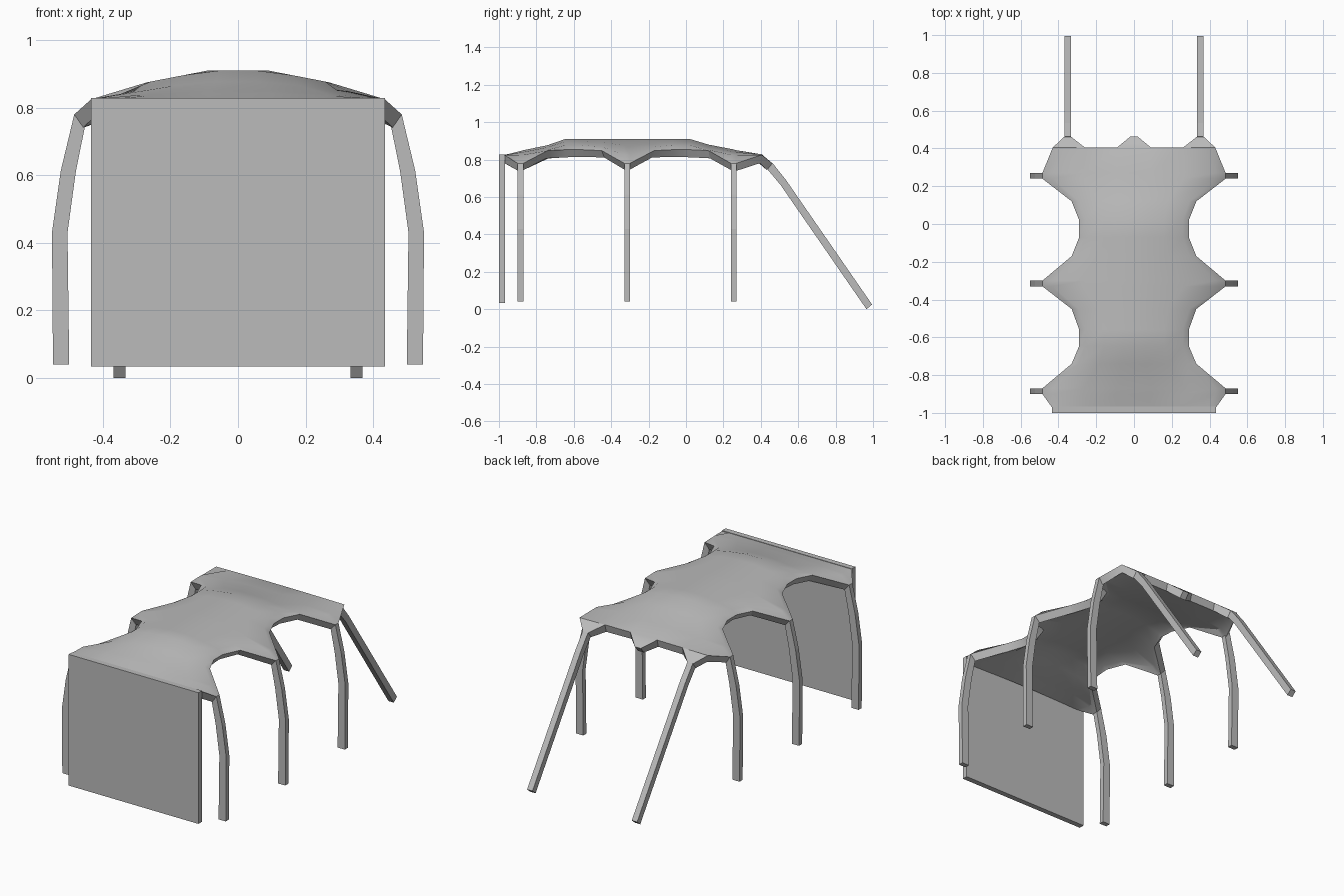
import bpy
import bmesh

cube = bpy.data.objects.get("Cube")
if cube:
    bpy.data.objects.remove(cube)

grey = bpy.data.materials.new("plain grey")
grey.use_nodes = True
COLOR = (0.5, 0.5, 0.5, 1)
grey.diffuse_color = COLOR
grey.node_tree.nodes["Principled BSDF"].inputs["Base Color"].default_value = COLOR

SHOULDER = 0.825   # roof height along the sides and ends
TIP = 0.78         # height where the roof meets the legs


def add_object(name, bm):
    mesh = bpy.data.meshes.new(name)
    bm.to_mesh(mesh)
    bm.free()
    mesh.materials.append(grey)
    ob = bpy.data.objects.new(name, mesh)
    bpy.context.collection.objects.link(ob)
    return ob


def prism(name, points, offset):
    """Extrude a closed profile of 3D points along an offset."""
    bm = bmesh.new()
    face = bm.faces.new([bm.verts.new(p) for p in points])
    grown = bmesh.ops.extrude_face_region(bm, geom=[face])
    moved = [v for v in grown["geom"] if isinstance(v, bmesh.types.BMVert)]
    bmesh.ops.translate(bm, verts=moved, vec=offset)
    bmesh.ops.recalc_face_normals(bm, faces=bm.faces)
    return add_object(name, bm)


def bulge(x):
    """Share of the crown height left at distance x from the centre line."""
    if x <= 0.09:
        return 1
    if x <= 0.27:
        return 1 - 0.41 * (x - 0.09) / 0.18
    return max(0, 0.59 * (0.435 - x) / 0.165)


# Roof rows from front to back: y, crown height, half width, edge height
rows = [(-0.97, SHOULDER, 0.435, SHOULDER),
        (-0.9, 0.842, 0.485, TIP), (-0.87, 0.85, 0.485, TIP),
        (-0.74, 0.877, 0.33, 0.848), (-0.645, 0.91, 0.29, 0.853),
        (-0.56, 0.91, 0.29, 0.853), (-0.45, 0.91, 0.33, 0.848),
        (-0.33, 0.91, 0.485, TIP), (-0.3, 0.91, 0.485, TIP),
        (-0.17, 0.91, 0.33, 0.848), (-0.07, 0.91, 0.29, 0.853),
        (0.02, 0.91, 0.29, 0.853), (0.12, 0.88, 0.33, 0.848),
        (0.24, 0.857, 0.485, TIP), (0.27, 0.85, 0.485, TIP),
        (0.405, 0.828, 0.43, SHOULDER)]

bm = bmesh.new()
grid = []
for y, crown, edge, edge_z in rows:
    xs = [edge * f for f in (0.19, 0.55, 0.89)]
    if y == rows[-1][0]:
        xs = [0.09, 0.26, 0.345]
    half = [(x, SHOULDER + (crown - SHOULDER) * bulge(x)) for x in xs]
    half.append((edge, edge_z))
    full = [(-x, z) for x, z in reversed(half)] + half
    grid.append([bm.verts.new((x, y, z)) for x, z in full])
for a, b in zip(grid, grid[1:]):
    for j in range(len(a) - 1):
        bm.faces.new((a[j], a[j + 1], b[j + 1], b[j]))

# Tabs on the back edge of the roof
back = grid[-1]
for base, tips in ((back[0:3], (-0.333, -0.369)),
                   (back[3:5], (0.02, -0.02)),
                   (back[5:8], (0.369, 0.333))):
    bm.faces.new(base + [bm.verts.new((x, 0.462, TIP)) for x in tips])

roof = add_object("roof", bm)
solid = roof.modifiers.new("thickness", "SOLIDIFY")
solid.thickness = 0.047
solid.offset = -1
bpy.ops.object.select_all(action="DESELECT")
roof.select_set(True)
bpy.context.view_layer.objects.active = roof
bpy.ops.object.modifier_apply(modifier=solid.name)
bpy.ops.object.shade_smooth_by_angle(angle=0.55)

# Front panel
prism("front_panel", [(-0.435, -1, 0.033), (0.435, -1, 0.033),
                      (0.435, -1, 0.828), (-0.435, -1, 0.828)], (0, 0.033, 0))

# Bent side legs and sloping back legs, mirrored left and right
side_profile = [(0.485, 0.78), (0.525, 0.613), (0.551, 0.43), (0.548, 0.04),
                (0.5, 0.04), (0.505, 0.43), (0.48, 0.613), (0.453, 0.746)]
back_profile = [(0.462, 0.782), (0.535, 0.69), (0.995, 0.025),
                (0.965, 0.0), (0.505, 0.665), (0.432, 0.752)]
for label, s in (("left", 1), ("right", -1)):
    for place, y in (("front", -0.9), ("middle", -0.33), ("rear", 0.24)):
        prism(f"{label}_{place}_leg",
              [(s * x, y, z) for x, z in side_profile], (0, 0.03, 0))
    prism(f"{label}_back_strut",
          [(s * 0.333, y, z) for y, z in back_profile], (s * 0.036, 0, 0))
